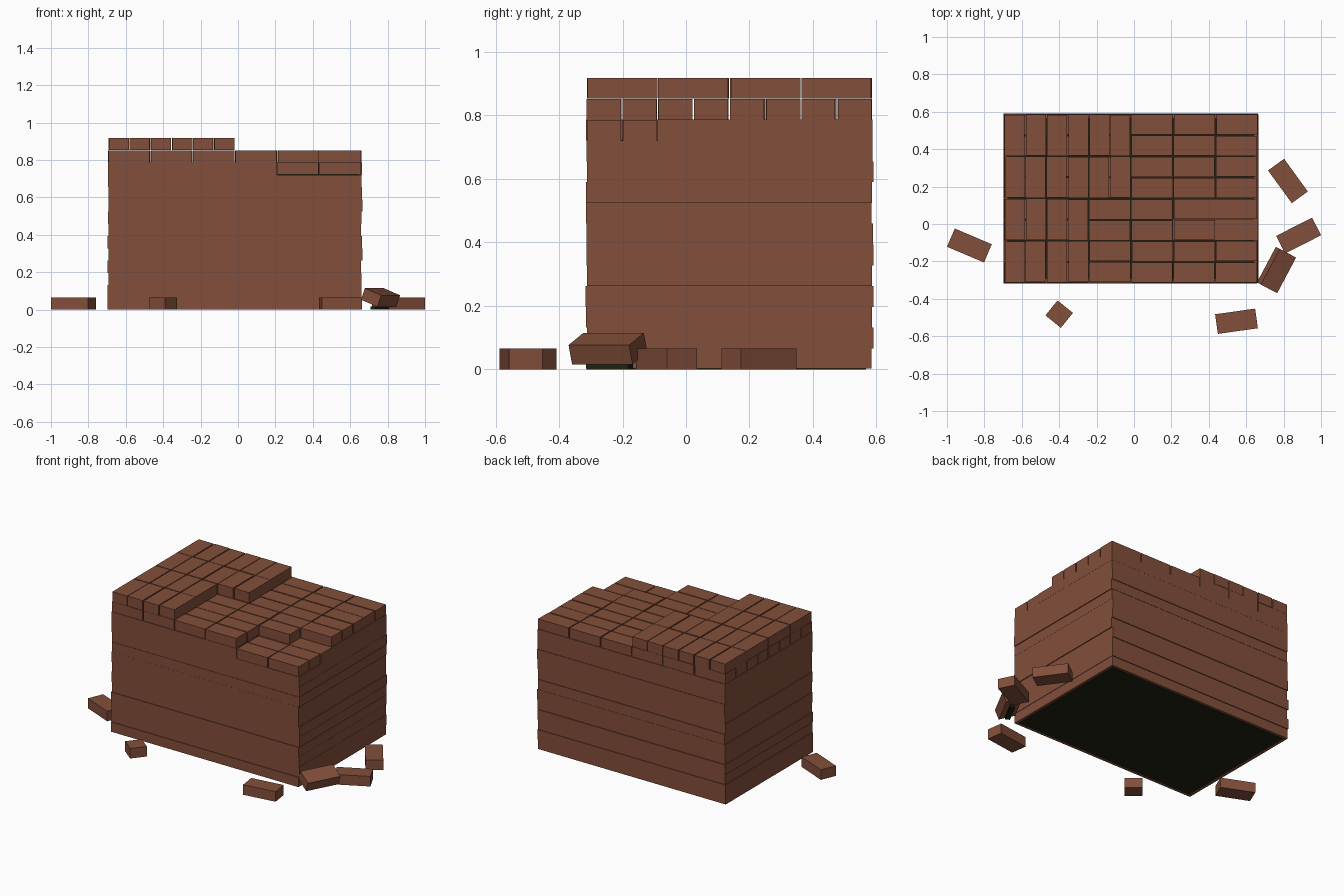
import bpy, bmesh, math, random
from mathutils import Matrix, Vector

random.seed(4)
if "Cube" in bpy.data.objects:
    bpy.data.objects.remove(bpy.data.objects["Cube"])


def material(name, rgb):
    m = bpy.data.materials.new(name)
    m.use_nodes = True
    m.diffuse_color = (*rgb, 1)
    m.node_tree.nodes["Principled BSDF"].inputs["Base Color"].default_value = (*rgb, 1)
    return m


BRICK = material("brick red brown", (0.225, 0.078, 0.043))
DARK = material("dark core", (0.015, 0.016, 0.005))

# Stack footprint and brick grid
X0, X1, Y0, Y1 = -0.695, 0.662, -0.315, 0.588
H = 0.918 / 14
LONG, SHORT = (X1 - X0) / 6, (X1 - X0) / 12
ROW, HALF_ROW = (Y1 - Y0) / 4, (Y1 - Y0) / 8
GAP = 0.006


def add_box(bm, centre, size, rot=None):
    mat = Matrix.Translation(centre) @ (rot or Matrix()) @ Matrix.Diagonal((*size, 1))
    bmesh.ops.create_cube(bm, size=1, matrix=mat)


def add_span(bm, x0, x1, y0, y1, z0, z1):
    add_box(bm, ((x0 + x1) / 2, (y0 + y1) / 2, (z0 + z1) / 2), (x1 - x0, y1 - y0, z1 - z0))


def finish(bm, name, mat):
    mesh = bpy.data.meshes.new(name)
    bm.to_mesh(mesh)
    bm.free()
    mesh.materials.append(mat)
    obj = bpy.data.objects.new(name, mesh)
    bpy.context.scene.collection.objects.link(obj)


def brick_course(name, cells, dx, dy, level):
    """Lay separate bricks on a grid with slightly uneven placing."""
    bm = bmesh.new()
    for c, r in cells:
        jx, jy = (random.uniform(-0.002, 0.002) for _ in range(2))
        centre = (X0 + (c + 0.5) * dx + jx, Y0 + (r + 0.5) * dy + jy, (level + 0.5) * H)
        add_box(bm, centre, (dx - GAP, dy - GAP, H - 0.001))
    finish(bm, name, BRICK)


# Lower courses: solid slabs, each a little out of line
NOTCH_X, NOTCH_Y = X0 + 4 * LONG, Y0 + 2 * HALF_ROW
bm = bmesh.new()
for i in range(11):
    a, b, c, d = (random.uniform(-0.004, 0.004) for _ in range(4))
    add_span(bm, X0 + a, X1 + b, Y0 + c, Y1 + d, max(i * H, 0.002), (i + 1) * H)
finish(bm, "lower_courses", BRICK)

# Third course from the top: slab with a corner of loose-laid bricks
bm = bmesh.new()
add_span(bm, X0, NOTCH_X, Y0, Y1, 11 * H, 12 * H)
add_span(bm, NOTCH_X, X1, NOTCH_Y, Y1, 11 * H, 12 * H)
finish(bm, "third_course", BRICK)
brick_course("third_course_bricks", [(c, r) for c in (4, 5) for r in (0, 1)], LONG, HALF_ROW, 11)

# Second course: long bricks across, some taken from the front corner
taken = {(4, 0), (4, 1), (5, 0), (5, 1), (5, 2)}
brick_course("second_course", [(c, r) for c in range(6) for r in range(8) if (c, r) not in taken],
             LONG, HALF_ROW, 12)

# Top course: bricks turned front to back, only partly laid
brick_course("top_course", [(c, r) for c in range(6) for r in range(4) if c < 4 or r > 1],
             SHORT, ROW, 13)

# Dark core seen below and through the joints
IN = 0.02
bm = bmesh.new()
add_span(bm, X0 + IN, X1 - IN, Y0 + IN, Y1 - IN, 0, 11 * H + 0.001)
add_span(bm, X0 + IN, NOTCH_X, Y0 + IN, Y1 - IN, 12 * H - 0.004, 12 * H + 0.0003)
add_span(bm, NOTCH_X, X1 - IN, NOTCH_Y + HALF_ROW, Y1 - IN, 12 * H - 0.004, 12 * H + 0.0003)
finish(bm, "dark_core", DARK)

# Loose bricks on the ground: x, y, z, length, turn, tilt
loose = {
    "loose_brick_right": (-0.88, -0.115, H / 2, 0.215, -23, 0),
    "loose_half_brick": (-0.4, -0.482, H / 2, 0.103, 51, 0),
    "loose_brick_front": (0.548, -0.52, H / 2, 0.216, 8, 0),
    "loose_brick_side": (0.88, -0.062, H / 2, 0.216, 27, 0),
    "loose_brick_back": (0.823, 0.23, H / 2, 0.216, -54, 0),
    "loose_brick_leaning": (0.762, -0.246, 0.065, 0.216, 62, 21),
}
for name, (x, y, z, length, turn, tilt) in loose.items():
    bm = bmesh.new()
    rot = Matrix.Rotation(math.radians(turn), 4, "Z") @ Matrix.Rotation(math.radians(tilt), 4, "X")
    add_box(bm, (x, y, z), (length, 0.106, H), rot)
    finish(bm, name, BRICK)

# Dark prop under the leaning brick
bm = bmesh.new()
add_box(bm, (0.757, -0.24, 0.008), (0.15, 0.03, 0.016), Matrix.Rotation(math.radians(62), 4, "Z"))
finish(bm, "leaning_brick_prop", DARK)
